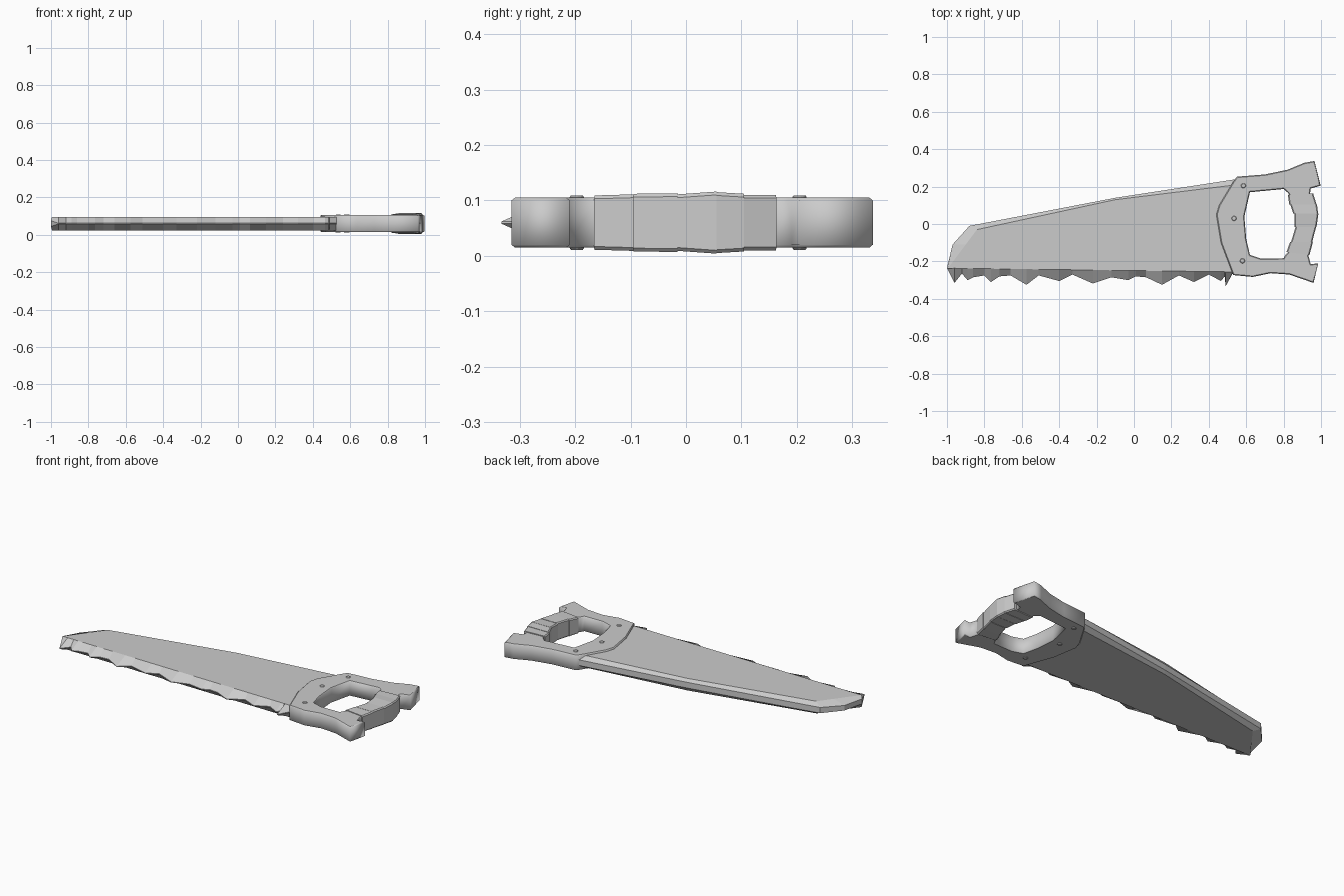
import bpy, bmesh

if "Cube" in bpy.data.objects:
    bpy.data.objects.remove(bpy.data.objects["Cube"])

MID = 0.06


def finish(bm, name):
    bmesh.ops.remove_doubles(bm, verts=bm.verts, dist=0.0005)
    bmesh.ops.recalc_face_normals(bm, faces=bm.faces)
    mesh = bpy.data.meshes.new(name)
    bm.to_mesh(mesh)
    bm.free()
    obj = bpy.data.objects.new(name, mesh)
    bpy.context.collection.objects.link(obj)
    return obj


def loft(bm, rings):
    """Skin a stack of equal-length closed rings and cap both ends."""
    loops = [[bm.verts.new(p) for p in ring] for ring in rings]
    n = len(loops[0])
    for a, b in zip(loops, loops[1:]):
        for i in range(n):
            j = (i + 1) % n
            bm.faces.new((a[i], a[j], b[j], b[i]))
    bm.faces.new(loops[0][::-1])
    bm.faces.new(loops[-1])


def plate(name, outlines, half, bevel):
    """Chamfered flat plate; outlines after the first are holes."""
    cu = bpy.data.curves.new(name, 'CURVE')
    cu.dimensions = '2D'
    cu.fill_mode = 'BOTH'
    cu.extrude = half - bevel
    cu.bevel_depth = bevel
    cu.bevel_resolution = 0
    cu.offset = -bevel
    for pts in outlines:
        sp = cu.splines.new('POLY')
        sp.points.add(len(pts) - 1)
        for p, (x, y) in zip(sp.points, pts):
            p.co = (x, y, 0, 1)
        sp.use_cyclic_u = True
    tmp = bpy.data.objects.new(name + "_curve", cu)
    bpy.context.collection.objects.link(tmp)
    bpy.context.view_layer.update()
    mesh = bpy.data.meshes.new_from_object(
        tmp.evaluated_get(bpy.context.evaluated_depsgraph_get()))
    bpy.data.objects.remove(tmp)
    obj = bpy.data.objects.new(name, mesh)
    obj.location.z = MID
    bpy.context.collection.objects.link(obj)
    return obj


# Blade: flat sides, chamfered spine and nose, wedge-shaped teeth
# spine rows: face x, face y, edge x, edge y, half thickness at the edge
spine = [(0.55, 0.21, 0.55, 0.24, 0.017), (-0.10, 0.13, -0.10, 0.14, 0.017),
         (-0.84, -0.03, -0.88, -0.01, 0.017), (-0.90, -0.11, -0.97, -0.11, 0.015),
         (-0.995, -0.237, -1.0, -0.235, 0.015)]
teeth = [(-0.96, -0.315), (-0.92, -0.265), (-0.89, -0.30), (-0.86, -0.285),
         (-0.80, -0.275), (-0.765, -0.31), (-0.72, -0.28), (-0.66, -0.275),
         (-0.575, -0.325), (-0.51, -0.275), (-0.40, -0.305), (-0.33, -0.27),
         (-0.22, -0.318), (-0.12, -0.285), (-0.03, -0.30), (0.01, -0.28),
         (0.065, -0.285), (0.15, -0.325), (0.24, -0.275), (0.32, -0.31),
         (0.40, -0.27), (0.465, -0.305), (0.485, -0.28), (0.49, -0.333),
         (0.53, -0.26)]
rows = spine + [(x, -0.249 - 0.013 * x, x, y, 0.002) for x, y in teeth]
H = 0.036
bm = bmesh.new()
loft(bm, [[(a, b, MID - H) for a, b, c, d, e in rows],
          [(c, d, MID - e) for a, b, c, d, e in rows],
          [(c, d, MID + e) for a, b, c, d, e in rows],
          [(a, b, MID + H) for a, b, c, d, e in rows]])
finish(bm, "blade")

# Handle frame with the hand opening
outer = [(0.44, 0.05), (0.455, 0.10), (0.53, 0.225), (0.55, 0.253), (0.70, 0.265),
         (0.82, 0.29), (0.91, 0.327), (0.965, 0.337), (0.998, 0.205), (0.945, 0.19),
         (0.94, 0.155), (0.965, 0.04), (0.93, -0.16), (0.945, -0.215),
         (0.985, -0.21), (0.96, -0.315), (0.83, -0.27), (0.73, -0.263),
         (0.635, -0.283), (0.53, -0.273), (0.465, -0.10)]
hole = [(0.59, 0.04), (0.62, 0.17), (0.80, 0.187), (0.825, 0.165), (0.835, 0.14),
        (0.875, 0.02), (0.835, -0.14), (0.81, -0.165), (0.80, -0.183),
        (0.68, -0.185), (0.62, -0.165), (0.60, -0.08)]
plate("handle", [outer, hole[::-1]], 0.045, 0.005)

# Grip sleeve: stepped finger segments
# each segment: two stations of y, inner x, outer x, half thickness
segments = [((-0.150, 0.815, 0.938, 0.049), (-0.095, 0.835, 0.957, 0.051)),
            ((-0.095, 0.84, 0.953, 0.052), (-0.015, 0.864, 0.974, 0.053)),
            ((-0.015, 0.858, 0.976, 0.051), (0.055, 0.857, 0.986, 0.056)),
            ((0.055, 0.852, 0.985, 0.055), (0.105, 0.835, 0.978, 0.052)),
            ((0.105, 0.83, 0.976, 0.050), (0.155, 0.823, 0.958, 0.050))]
C = 0.006
bm = bmesh.new()
for k, seg in enumerate(segments):
    rings = []
    for s, (y, a, b, h) in enumerate(seg):
        # end stations tilt to follow the frame
        tilt = -0.016 if (k, s) == (0, 0) else 0.008 if (k, s) == (4, 1) else 0
        prof = [(a, -h + C), (a + C, -h), (b - C, -h), (b, -h + C),
                (b, h - C), (b - C, h), (a + C, h), (a, h - C)]
        rings.append([(x, y + tilt * (x - a) / (b - a), MID + z) for x, z in prof])
    loft(bm, rings)
finish(bm, "grip_sleeve")

# Rivets through the handle
for i, (x, y) in enumerate([(0.585, 0.205), (0.535, 0.03), (0.58, -0.197)]):
    bpy.ops.mesh.primitive_cylinder_add(vertices=8, radius=0.014, depth=0.098,
                                        location=(x, y, MID))
    rivet = bpy.context.object
    rivet.name = "rivet_%d" % (i + 1)
    bev = rivet.modifiers.new("chamfer", 'BEVEL')
    bev.width = 0.003
    bev.segments = 1
